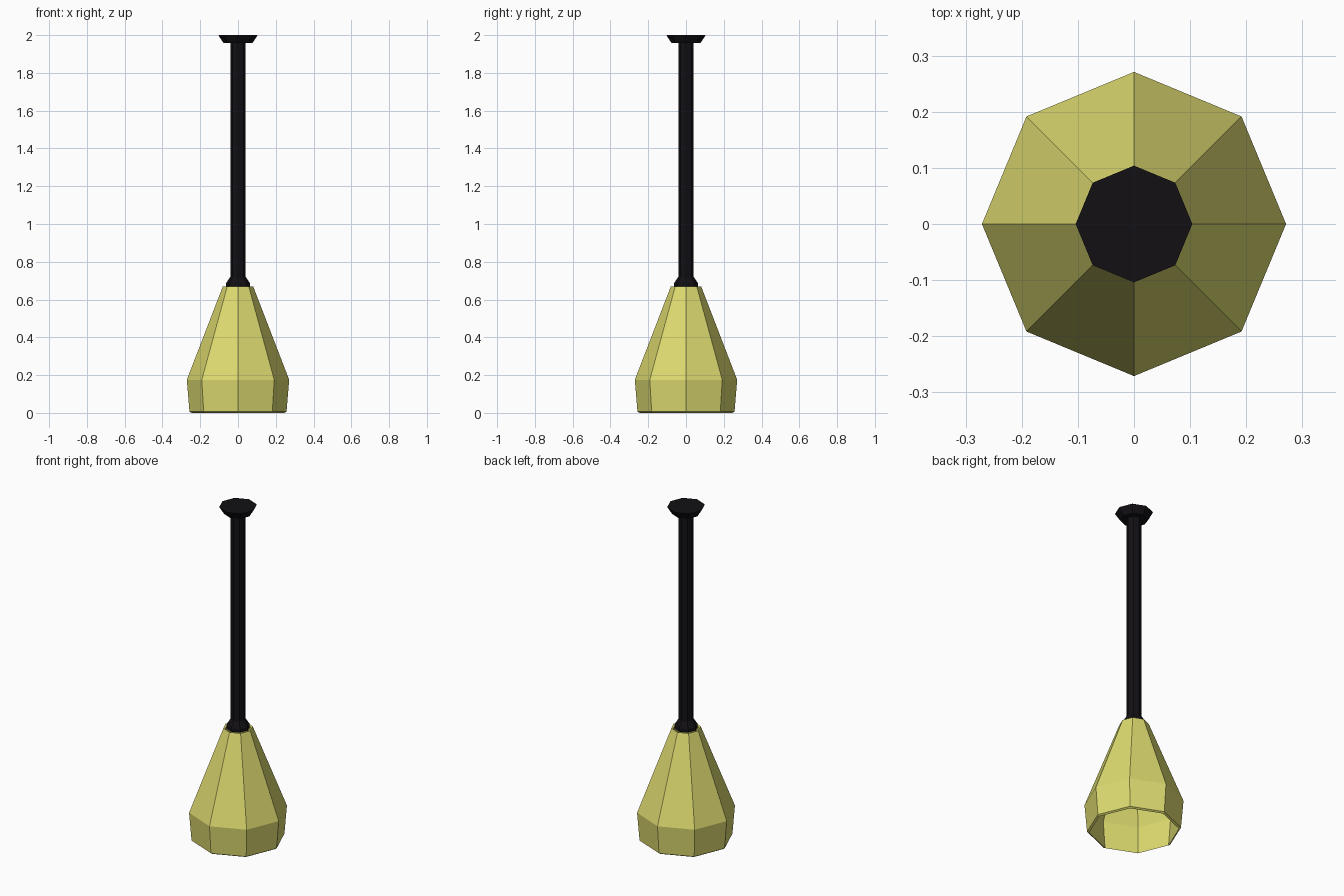
import bpy, bmesh
from math import cos, sin, pi

if "Cube" in bpy.data.objects:
    bpy.data.objects.remove(bpy.data.objects["Cube"])

SIDES = 8


def material(name, color):
    m = bpy.data.materials.new(name)
    m.diffuse_color = (*color, 1)
    m.use_nodes = True
    m.node_tree.nodes["Principled BSDF"].inputs["Base Color"].default_value = m.diffuse_color
    return m


def lathe(name, profile, mat, closed=False):
    """Spin (radius, z) points, listed bottom to top on the outside, into an octagonal part."""
    bm = bmesh.new()
    rings = [[bm.verts.new((r * cos(2 * pi * i / SIDES), r * sin(2 * pi * i / SIDES), z))
              for i in range(SIDES)] for r, z in profile]
    pairs = list(zip(rings, rings[1:]))
    if closed:
        pairs.append((rings[-1], rings[0]))
    else:
        bm.faces.new(rings[0][::-1])
        bm.faces.new(rings[-1])
    for a, b in pairs:
        for i in range(SIDES):
            j = (i + 1) % SIDES
            bm.faces.new((a[i], a[j], b[j], b[i]))
    bmesh.ops.recalc_face_normals(bm, faces=bm.faces)
    mesh = bpy.data.meshes.new(name)
    bm.to_mesh(mesh)
    bm.free()
    mesh.materials.append(mat)
    obj = bpy.data.objects.new(name, mesh)
    bpy.context.collection.objects.link(obj)
    return obj


yellow = material("yellow_shade", (0.72, 0.70, 0.16))
black = material("black_metal", (0.006, 0.005, 0.007))

# Hollow shade: outer wall up, thin rim, inner wall back down
lathe("lamp_shade", [(0.257, 0.007), (0.271, 0.175), (0.081, 0.668),
                     (0.070, 0.664), (0.260, 0.172), (0.246, 0.0)], yellow, closed=True)

# Collar holding the shade
lathe("collar", [(0.064, 0.665), (0.064, 0.685), (0.041, 0.72)], black)

# Hanging rod
lathe("rod", [(0.041, 0.70), (0.041, 1.97)], black)

# Ceiling mount, flaring upward
lathe("ceiling_mount", [(0.076, 1.957), (0.104, 2.0)], black)
